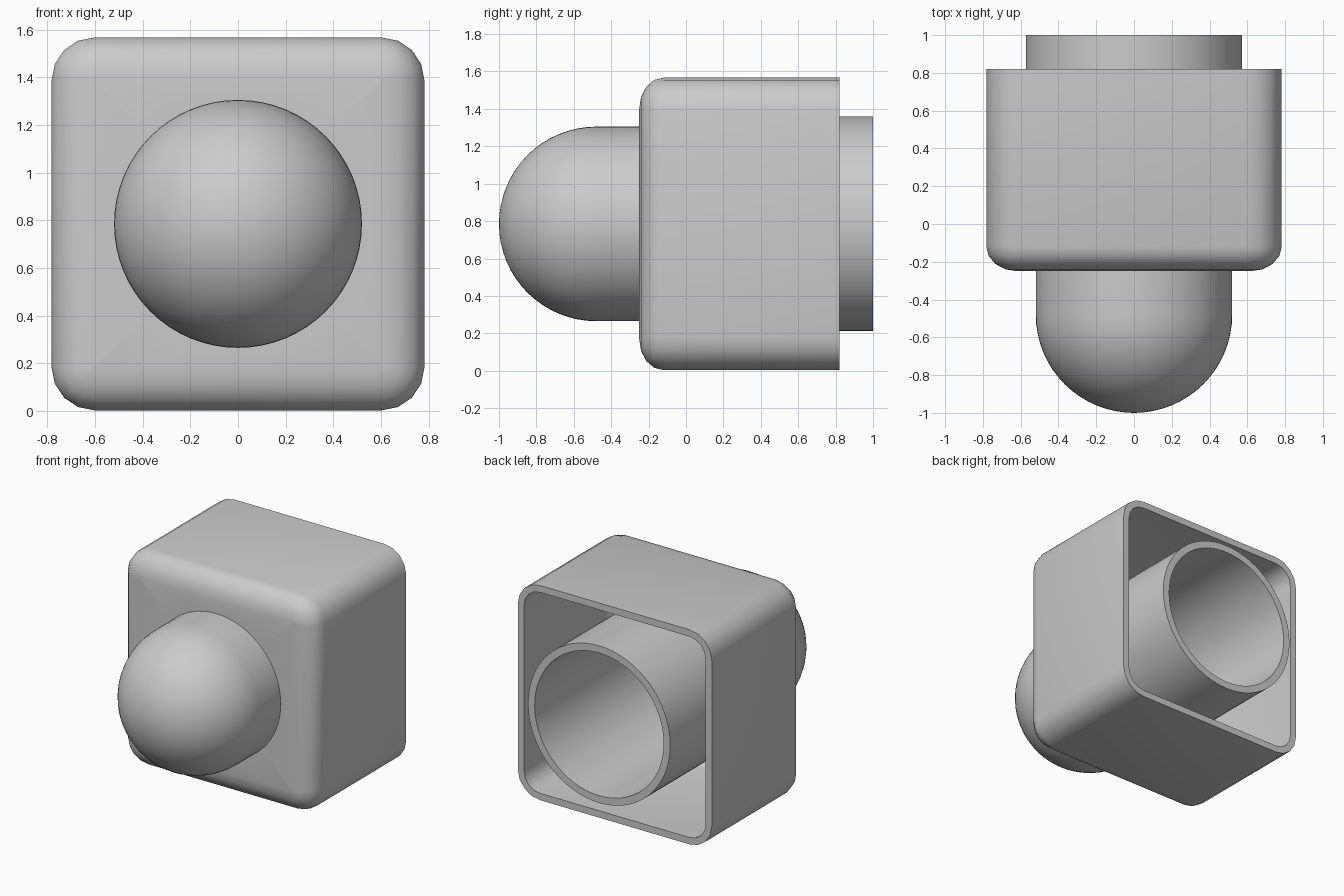
import bpy, bmesh, math

if "Cube" in bpy.data.objects:
    bpy.data.objects.remove(bpy.data.objects["Cube"])

CZ = 0.785      # height of the shared axis
HALF = 0.782    # half width of the housing
WALL = 0.05
SEG = 64

grey = bpy.data.materials.new("light_grey")
grey.diffuse_color = (0.6, 0.6, 0.6, 1)
grey.use_nodes = True
grey.node_tree.nodes["Principled BSDF"].inputs["Base Color"].default_value = grey.diffuse_color


def finish(bm, name, angle=40):
    bmesh.ops.recalc_face_normals(bm, faces=bm.faces[:])
    me = bpy.data.meshes.new(name)
    bm.to_mesh(me)
    bm.free()
    ob = bpy.data.objects.new(name, me)
    bpy.context.collection.objects.link(ob)
    me.materials.append(grey)
    bpy.ops.object.select_all(action='DESELECT')
    ob.select_set(True)
    bpy.context.view_layer.objects.active = ob
    bpy.ops.object.shade_smooth_by_angle(angle=math.radians(angle))
    return ob


def circle(bm, r, y):
    return [bm.verts.new((r * math.cos(2 * math.pi * i / SEG), y,
                          CZ + r * math.sin(2 * math.pi * i / SEG))) for i in range(SEG)]


def rounded_square(bm, half, r, y, n=4):
    vs = []
    for k, (sx, sz) in enumerate([(1, 1), (-1, 1), (-1, -1), (1, -1)]):
        for i in range(n + 1):
            a = math.pi / 2 * (k + i / n)
            vs.append(bm.verts.new((sx * (half - r) + r * math.cos(a), y,
                                    CZ + sz * (half - r) + r * math.sin(a))))
    return vs


def bridge(bm, a, b):
    n = len(a)
    for i in range(n):
        j = (i + 1) % n
        bm.faces.new((a[i], a[j], b[j], b[i]))


def loop_edges(bm, vs):
    out = []
    for i in range(len(vs)):
        a, b = vs[i], vs[(i + 1) % len(vs)]
        out.append(bm.edges.get((a, b)) or bm.edges.new((a, b)))
    return out


def lathe(name, profile, closed=False, tip=None):
    bm = bmesh.new()
    rings = [circle(bm, r, y) for r, y in profile]
    for a, b in zip(rings, rings[1:]):
        bridge(bm, a, b)
    if closed:
        bridge(bm, rings[-1], rings[0])
    if tip is not None:
        t = bm.verts.new((0, tip, CZ))
        last = rings[-1]
        for i in range(SEG):
            bm.faces.new((last[i], last[(i + 1) % SEG], t))
    return finish(bm, name)


# Housing: open-backed box with a rounded front and a round hole
bm = bmesh.new()


def shell(half, corner, inset, depth, front, hole):
    rings = [rounded_square(bm, half, corner, 0.82)]
    for i in range(5):
        a = math.pi / 2 * i / 4
        d = inset * (1 - math.cos(a))
        rings.append(rounded_square(bm, half - d, corner - d, front + depth * (1 - math.sin(a))))
    for a, b in zip(rings, rings[1:]):
        bridge(bm, a, b)
    edges = loop_edges(bm, rings[-1]) + loop_edges(bm, circle(bm, hole, front))
    bmesh.ops.triangle_fill(bm, use_beauty=True, edges=edges, normal=(0, -1, 0))
    return rings[0]


outer_rim = shell(HALF, 0.18, 0.165, 0.13, -0.25, 0.52)
inner_rim = shell(HALF - WALL, 0.13, 0.12, 0.09, -0.25 + WALL, 0.573)
bridge(bm, outer_rim, inner_rim)
finish(bm, "housing")

# Tube running through the housing and out of the back
lathe("tube", [(0.52, -0.25), (0.52, 1.0), (0.573, 1.0), (0.573, -0.2)])

# Domed front cap
R, START = 0.52, -0.48
dome = [(R, -0.25)] + [(R * math.cos(math.pi / 2 * i / 16),
                        START - R * math.sin(math.pi / 2 * i / 16)) for i in range(16)]
lathe("dome", dome, tip=START - R)
